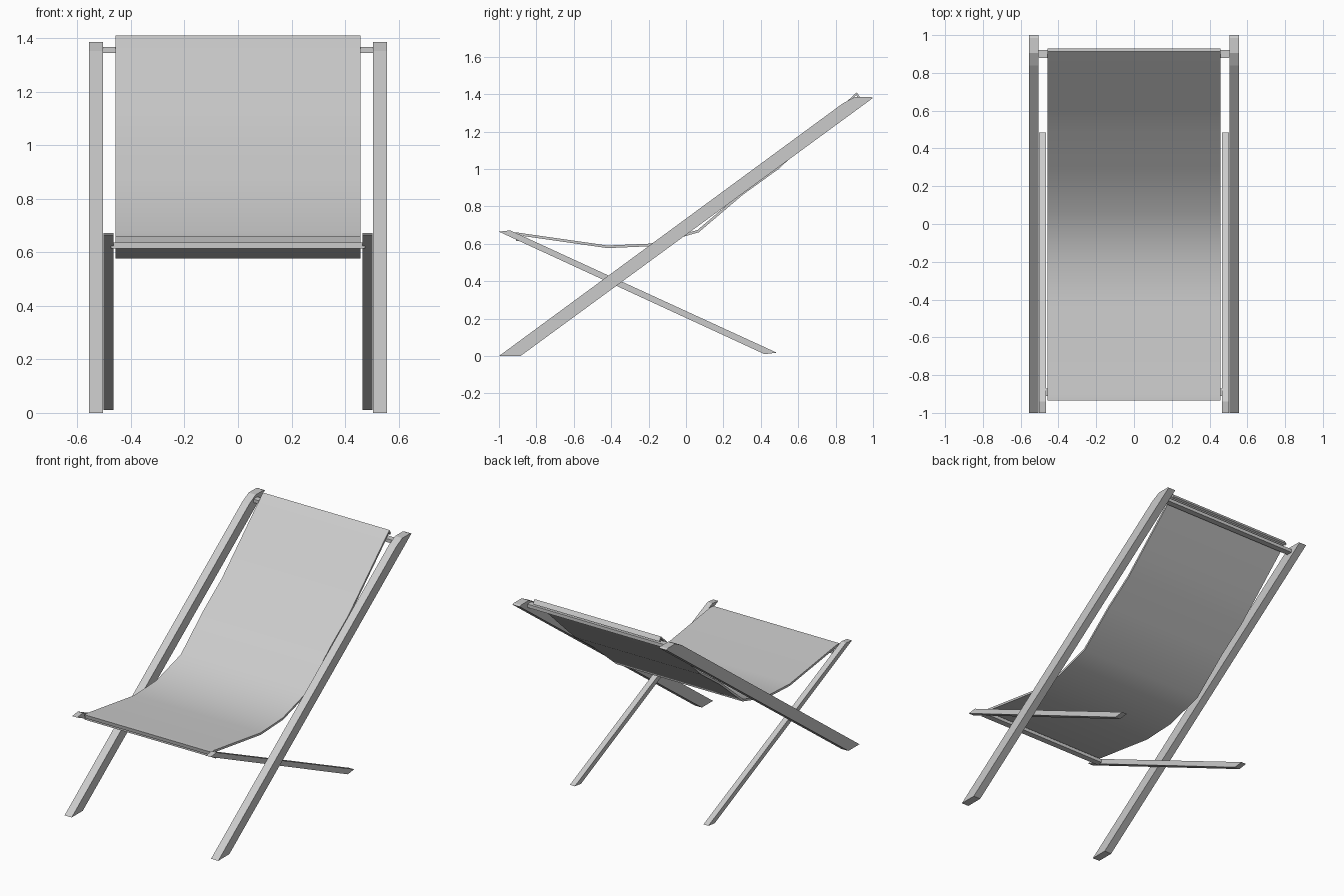
import bpy, bmesh

if "Cube" in bpy.data.objects:
    bpy.data.objects.remove(bpy.data.objects["Cube"])


def extrude_profile(name, profile, x0, x1):
    """Closed (y, z) profile extruded along x."""
    bm = bmesh.new()
    face = bm.faces.new([bm.verts.new((x0, y, z)) for y, z in profile])
    res = bmesh.ops.extrude_face_region(bm, geom=[face])
    moved = [g for g in res["geom"] if isinstance(g, bmesh.types.BMVert)]
    bmesh.ops.translate(bm, verts=moved, vec=(x1 - x0, 0, 0))
    bmesh.ops.recalc_face_normals(bm, faces=bm.faces)
    return add_object(name, bm)


def add_object(name, bm):
    mesh = bpy.data.meshes.new(name)
    bm.to_mesh(mesh)
    bm.free()
    ob = bpy.data.objects.new(name, mesh)
    bpy.context.collection.objects.link(ob)
    return ob


def leg_pair(name, profile, x0, x1):
    ob = extrude_profile(name, profile, x0, x1)
    ob.modifiers.new("mirror", 'MIRROR').use_axis = (True, False, False)
    return ob


# Long legs running from the front foot to the top of the back
leg_pair("long_leg", [(-1, 0), (-0.885, 0), (1, 1.38), (0.985, 1.386),
                      (0.905, 1.386), (0.84, 1.352)], 0.505, 0.557)

# Short legs crossing inside the long ones
leg_pair("short_leg", [(-1, 0.665), (0.42, 0.01), (0.485, 0.018),
                       (-0.94, 0.672)], 0.466, 0.502)


# Crossbars carrying the cloth
def bar(name, y, z, half_x, hy=0.02, hz=0.011):
    extrude_profile(name, [(y - hy, z - hz), (y + hy, z - hz),
                           (y + hy, z + hz), (y - hy, z + hz)], -half_x, half_x)


bar("top_crossbar", 0.9, 1.356, 0.51)
bar("front_crossbar", -0.89, 0.626, 0.475)

# Slung cloth seat with short hems folded over the bars
path = [(-0.922, 0.638), (-0.928, 0.656), (-0.9, 0.653), (-0.42, 0.584),
        (-0.19, 0.594), (0.065, 0.668), (0.3, 0.868), (0.49, 1.005),
        (0.61, 1.117), (0.86, 1.352), (0.912, 1.403), (0.924, 1.38)]
bm = bmesh.new()
rows = [[bm.verts.new((x, y, z)) for x in (-0.458, 0.458)] for y, z in path]
for a, b in zip(rows, rows[1:]):
    bm.faces.new((a[0], a[1], b[1], b[0]))
cloth = add_object("cloth_seat", bm)
solid = cloth.modifiers.new("thickness", 'SOLIDIFY')
solid.thickness = 0.014
solid.offset = 0
bpy.context.view_layer.objects.active = cloth
cloth.select_set(True)
bpy.ops.object.modifier_apply(modifier="thickness")
bpy.ops.object.shade_smooth_by_angle(angle=0.6)
